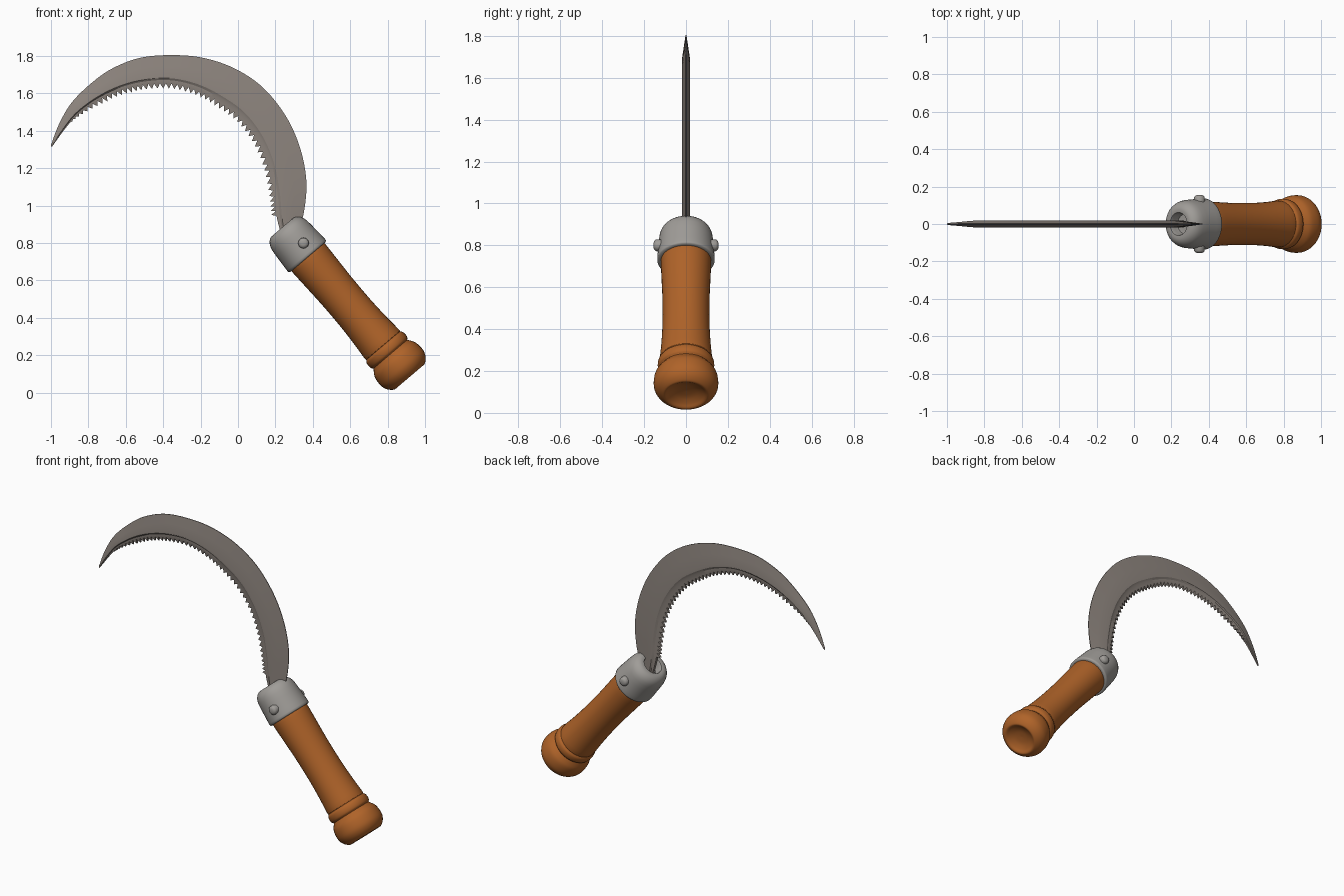
import bpy, bmesh, math
from mathutils import Vector

cube = bpy.data.objects.get("Cube")
if cube:
    bpy.data.objects.remove(cube, do_unlink=True)


def material(name, rgb):
    m = bpy.data.materials.new(name)
    m.use_nodes = True
    m.diffuse_color = (*rgb, 1)
    bsdf = m.node_tree.nodes["Principled BSDF"]
    bsdf.inputs["Base Color"].default_value = (*rgb, 1)
    bsdf.inputs["Roughness"].default_value = 0.6
    return m


STEEL = material("blade steel", (0.27, 0.235, 0.21))
GREY = material("ferrule grey", (0.35, 0.335, 0.315))
WOOD = material("orange wood", (0.43, 0.125, 0.022))


def finish(bm, name, mat, angle):
    bmesh.ops.remove_doubles(bm, verts=bm.verts, dist=0.0001)
    bmesh.ops.recalc_face_normals(bm, faces=bm.faces)
    mesh = bpy.data.meshes.new(name)
    bm.to_mesh(mesh)
    bm.free()
    mesh.materials.append(mat)
    ob = bpy.data.objects.new(name, mesh)
    bpy.context.collection.objects.link(ob)
    bpy.ops.object.select_all(action='DESELECT')
    ob.select_set(True)
    bpy.context.view_layer.objects.active = ob
    bpy.ops.object.shade_smooth_by_angle(angle=math.radians(angle))
    return ob


def loft(rings, name, mat, angle=35):
    """Skin closed rings of points, capping both ends."""
    bm = bmesh.new()
    rows = [[bm.verts.new(p) for p in ring] for ring in rings]
    n = len(rows[0])
    for a, b in zip(rows, rows[1:]):
        for i in range(n):
            j = (i + 1) % n
            bm.faces.new((a[i], a[j], b[j], b[i]))
    bm.faces.new(rows[0])
    bm.faces.new(rows[-1])
    return finish(bm, name, mat, angle)


def spline(pts, u):
    """Smooth curve through the points, u counted in points."""
    i = min(int(u), len(pts) - 2)
    f = u - i
    p0, p1, p2, p3 = (Vector(pts[max(0, min(k, len(pts) - 1))])
                      for k in range(i - 1, i + 3))
    return 0.5 * (2 * p1 + (p2 - p0) * f + (2 * p0 - 5 * p1 + 4 * p2 - p3) * f ** 2
                  + (3 * p1 - p0 - 3 * p2 + p3) * f ** 3)


def lathe(profile, origin, axis, name, mat, steps=1, sides=40, stretch=1.0, angle=40):
    """Turn (distance along axis, radius) pairs around an axis lying in the xz or y direction."""
    origin, axis = Vector(origin), Vector(axis).normalized()
    if abs(axis.y) > 0.5:
        p, q = Vector((1, 0, 0)), Vector((0, 0, 1))
    else:
        q = Vector((0, 1, 0))
        p = q.cross(axis)
    rings = []
    for k in range((len(profile) - 1) * steps + 1):
        t, r = spline(profile, k / steps)
        rings.append([origin + axis * t + p * r * math.cos(a) + q * r * stretch * math.sin(a)
                      for a in (math.tau * i / sides for i in range(sides))])
    return loft(rings, name, mat, angle)


# Blade: outer back and inner cutting edge, listed from tip to tang
outer = [(-1, 1.325), (-.955, 1.44), (-.89, 1.55), (-.79, 1.65), (-.675, 1.732),
         (-.525, 1.79), (-.355, 1.805), (-.185, 1.79), (-.015, 1.732), (.135, 1.63),
         (.255, 1.48), (.33, 1.315), (.365, 1.14), (.355, .98), (.32, .845)]
inner = [(-.997, 1.315), (-.92, 1.42), (-.85, 1.495), (-.74, 1.57), (-.62, 1.622),
         (-.495, 1.65), (-.355, 1.655), (-.22, 1.62), (-.1, 1.555), (.015, 1.47),
         (.105, 1.35), (.165, 1.205), (.195, 1.05), (.21, .935), (.24, .82)]
# Cross-section: fraction from cutting edge to back, half thickness
section = [(1, .002), (.6, .011), (.24, .019), (.17, .019), (.1, .012), (0, .011)]
PER = 9
rings = []
for k in range((len(outer) - 1) * PER + 1):
    u = k / PER
    o, i = spline(outer, u), spline(inner, u)
    thin = min(1, 0.25 + u / 3)
    inward = (i - o).normalized()
    tooth = 0.03 * min(1, (u - 1) / 2) if k % 2 and 1.3 < u < 13 else 0.002
    side = [(i.lerp(o, f), h * thin) for f, h in section]
    side.append((i + inward * tooth, (.004 if tooth > .01 else .010) * thin))
    ring = [Vector((c.x, -h, c.y)) for c, h in side]
    ring += [Vector((c.x, h, c.y)) for c, h in reversed(side)]
    rings.append(ring)
loft(rings, "serrated_blade", STEEL, 25)

# Handle parts share one sloping axis
TOP, DOWN = (.24, 0, .883), (.647, 0, -.762)

ferrule = [(.05, .001), (.05, .05), (.004, .056), (-.003, .065), (0, .088), (.022, .111),
           (.06, .123), (.13, .128), (.19, .132), (.204, .129), (.206, .112), (.19, .1)]
lathe(ferrule, TOP, DOWN, "ferrule", GREY, steps=2, stretch=1.04)

grip = [(.17, .1), (.2, .115), (.3, .113), (.45, .108), (.6, .108), (.72, .113),
        (.815, .12), (.828, .118), (.84, .127), (.86, .13), (.878, .127), (.888, .119),
        (.9, .127), (.925, .142), (.96, .148), (.995, .146), (1.025, .131), (1.045, .108),
        (1.046, .095), (1.035, .078), (1.022, .045), (1.018, .001)]
lathe(grip, TOP, DOWN, "wooden_handle", WOOD, steps=3, stretch=1.04)

# Rivet passing through the ferrule
rivet = [(-.155, .012), (-.151, .022), (-.143, .028), (-.12, .029),
         (.12, .029), (.143, .028), (.151, .022), (.155, .012)]
lathe(rivet, (.35, 0, .80), (0, 1, 0), "ferrule_rivet", GREY, sides=20)
